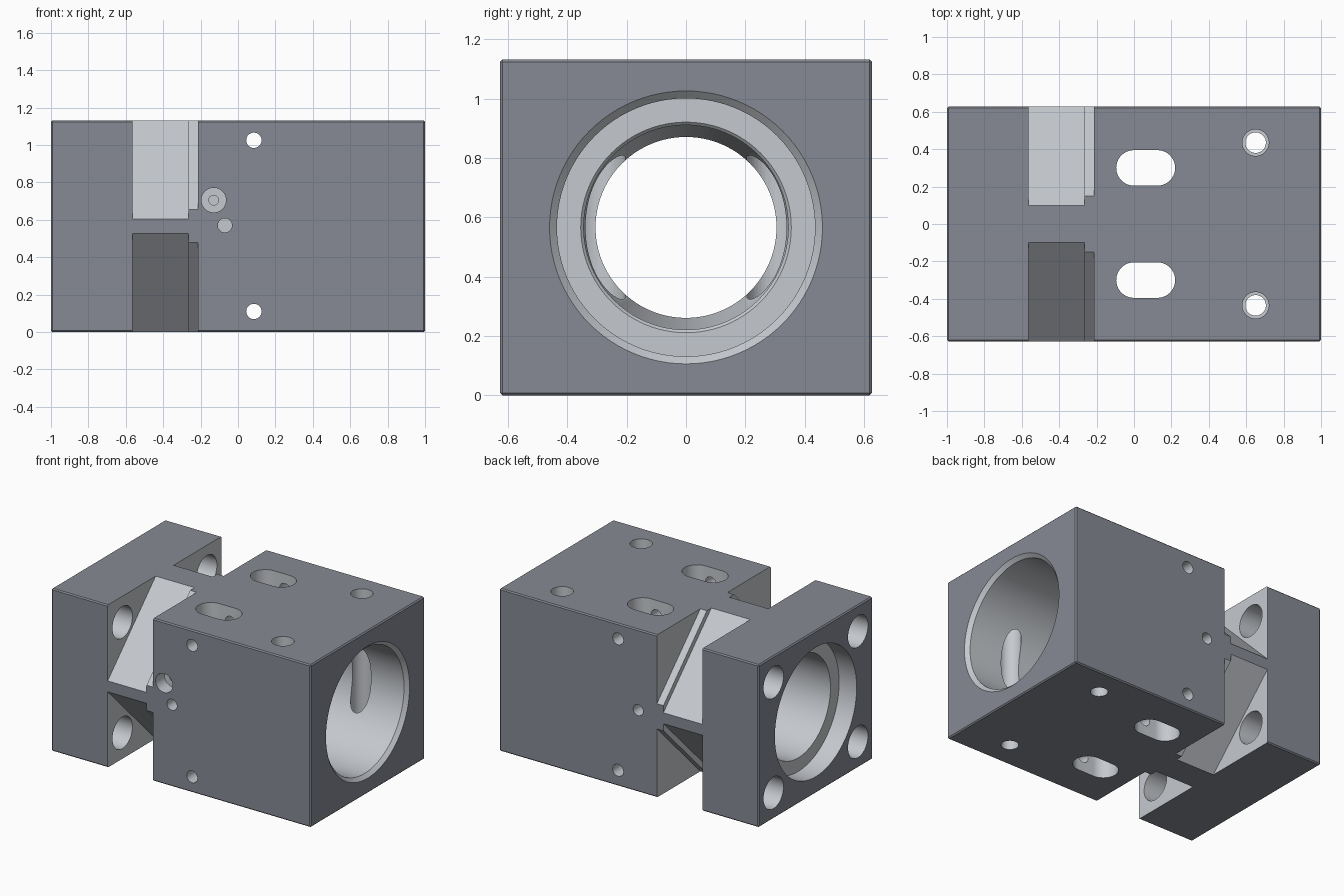
import bpy, bmesh
from math import pi, cos, sin, radians
from mathutils import Vector

if "Cube" in bpy.data.objects:
    bpy.data.objects.remove(bpy.data.objects["Cube"])

CZ = 0.566          # bore axis height
HY = 0.627          # half width


def material(name, rgb):
    mat = bpy.data.materials.new(name)
    mat.diffuse_color = (*rgb, 1)
    mat.use_nodes = True
    mat.node_tree.nodes["Principled BSDF"].inputs["Base Color"].default_value = mat.diffuse_color
    return mat


# Dark outer skin, lighter machined cuts
SKIN = material("dark_skin", (0.24, 0.254, 0.293))
CUT = material("machined_cut", (0.56, 0.585, 0.62))


def make_object(name, bm, slot=1):
    bmesh.ops.recalc_face_normals(bm, faces=bm.faces)
    for f in bm.faces:
        f.material_index = slot
    mesh = bpy.data.meshes.new(name)
    bm.to_mesh(mesh)
    bm.free()
    mesh.materials.append(SKIN)
    mesh.materials.append(CUT)
    ob = bpy.data.objects.new(name, mesh)
    bpy.context.collection.objects.link(ob)
    return ob


def prism(name, outline, axis, start, end):
    """Extrude a 2D outline along an axis; the other two axes keep their order."""
    bm = bmesh.new()
    rings = []
    for t in (start, end):
        ring = []
        for p in outline:
            co = list(p)
            co.insert(axis, t)
            ring.append(bm.verts.new(co))
        rings.append(ring)
    n = len(outline)
    for ring in rings:
        bm.faces.new(ring)
    for i in range(n):
        j = (i + 1) % n
        bm.faces.new((rings[0][i], rings[0][j], rings[1][j], rings[1][i]))
    return make_object(name, bm)


def circle(a, b, r, n=40):
    return [(a + r * cos(2 * pi * i / n), b + r * sin(2 * pi * i / n)) for i in range(n)]


def lathe_x(name, profile, n=96):
    """Revolve (x, radius) points around the bore axis."""
    bm = bmesh.new()
    rings = [[bm.verts.new((x, r * cos(2 * pi * i / n), CZ + r * sin(2 * pi * i / n)))
              for i in range(n)] for x, r in profile]
    bm.faces.new(rings[0])
    bm.faces.new(rings[-1])
    for a, b in zip(rings, rings[1:]):
        for i in range(n):
            j = (i + 1) % n
            bm.faces.new((a[i], a[j], b[j], b[i]))
    return make_object(name, bm)


# Main block with fine edge chamfers
bm = bmesh.new()
bmesh.ops.create_cube(bm, size=1)
for v in bm.verts:
    v.co = Vector((v.co.x * 2, v.co.y * 2 * HY, (v.co.z + 0.5) * 2 * CZ))
bmesh.ops.bevel(bm, geom=bm.edges[:], offset=0.008, segments=1, affect='EDGES')
block = make_object("bearing_block", bm, 0)

cutters = []

# Stepped main bore
cutters.append(lathe_x("bore", [
    (-1.05, 0.45), (-0.865, 0.45), (-0.865, 0.355), (-0.40, 0.355), (-0.40, 0.305),
    (0.11, 0.305), (0.23, 0.345), (0.29, 0.345), (0.30, 0.355), (0.30, 0.435),
    (0.975, 0.435), (1.0, 0.46), (1.05, 0.46)]))

# Diagonal corner notches with a shallower step, and flange bolt holes
for sy in (-1, 1):
    for sz in (-1, 1):
        for x0, x1, s in ((-0.565, -0.265, 0.665), (-0.30, -0.215, 0.715)):
            tri = [(sy * y, CZ + sz * z) for y, z in ((s - 0.7, 0.7), (0.75, 0.7), (0.75, s - 0.75))]
            cutters.append(prism("notch", tri, 0, x0, x1))
        cutters.append(prism("bolt_hole", circle(sy * 0.465, CZ + sz * 0.385, 0.11),
                             0, -1.1, -0.5))

for sy in (-1, 1):
    # Vertical slots
    half = [radians(-90 + 180 * i / 20) for i in range(21)]
    slot = [(0.125 + 0.095 * cos(a), sy * 0.30 + 0.095 * sin(a)) for a in half]
    slot += [(0.0 - 0.095 * cos(a), sy * 0.30 - 0.095 * sin(a)) for a in half]
    cutters.append(prism("slot", slot, 2, -0.1, 1.3))
    # Counterbored vertical holes
    cutters.append(prism("hole", circle(0.65, sy * 0.435, 0.055), 2, -0.1, 1.3))
    cutters.append(prism("counterbore", circle(0.65, sy * 0.435, 0.071), 2, 0.2, 1.3))
    # Blind side holes
    cutters.append(prism("side_hole", circle(-0.07, 0.57, 0.038), 1, sy * 0.48, sy * 0.8))

# Cross holes through the width
for z in (0.11, 1.025):
    cutters.append(prism("cross_hole", circle(0.085, z, 0.041), 1, -0.8, 0.8))

# Oil port on the front
cutters.append(prism("port", circle(-0.13, 0.705, 0.066), 1, -0.8, -0.53))
cutters.append(prism("port_core", circle(-0.13, 0.705, 0.026), 1, -0.8, -0.42))

# Cut everything out of the block; cut faces keep the lighter material
bpy.context.view_layer.objects.active = block
for c in cutters:
    mod = block.modifiers.new("cut", 'BOOLEAN')
    mod.operation = 'DIFFERENCE'
    mod.solver = 'EXACT'
    mod.object = c
    bpy.ops.object.modifier_apply(modifier=mod.name)
    bpy.data.objects.remove(c, do_unlink=True)

bpy.ops.object.select_all(action='DESELECT')
block.select_set(True)
bpy.ops.object.shade_smooth_by_angle(angle=radians(25))
